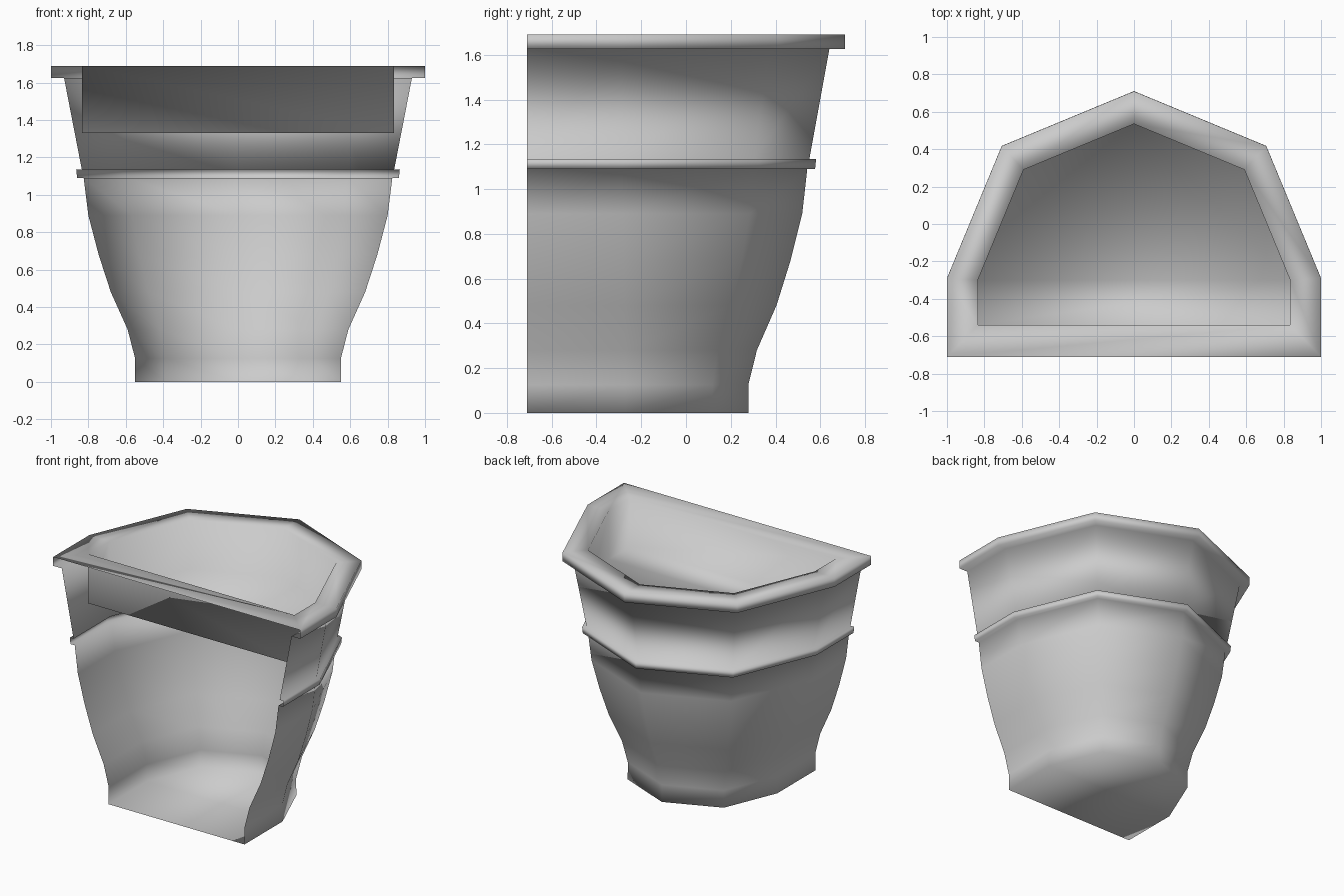
import bpy, bmesh
from math import sin, cos, pi

cube = bpy.data.objects.get("Cube")
if cube:
    bpy.data.objects.remove(cube, do_unlink=True)

grey = bpy.data.materials.new("plain_grey")
grey.use_nodes = True
colour = (0.6, 0.6, 0.6, 1)
grey.diffuse_color = colour
grey.node_tree.nodes["Principled BSDF"].inputs["Base Color"].default_value = colour

FRONT = -0.71
# Outer silhouette as (radius, height): foot, bowl, raised band, collar, rim
PROFILE = [(0.55, 0), (0.55, 0.125), (0.59, 0.28), (0.68, 0.48), (0.745, 0.68),
           (0.80, 0.89), (0.825, 1.09), (0.86, 1.09), (0.865, 1.135),
           (0.835, 1.135), (0.93, 1.625), (1.0, 1.625), (1.0, 1.69)]
INNER_RADIUS, INNER_FRONT, INNER_FLOOR = 0.835, -0.54, 1.33


def half_ring(bm, radius, z, centre, front):
    """Half octagon whose ends run straight to the front."""
    pts = [(radius, front)]
    pts += [(radius * cos(i * pi / 4), centre + radius * sin(i * pi / 4)) for i in range(5)]
    pts.append((-radius, front))
    return [bm.verts.new((x, y, z)) for x, y in pts]


def bridge(bm, low, high, closed=False):
    n = len(low)
    for i in range(n if closed else n - 1):
        j = (i + 1) % n
        bm.faces.new((low[i], low[j], high[j], high[i]))


bm = bmesh.new()

# Outer shell, open along the flat front
rings = [half_ring(bm, r, z, -0.27 - 0.012 * z, FRONT) for r, z in PROFILE]
for low, high in zip(rings, rings[1:]):
    bridge(bm, low, high)
bm.faces.new(reversed(rings[0]))

# Rim top and inset planting box, closed all round
lip = half_ring(bm, INNER_RADIUS, PROFILE[-1][1], -0.30, INNER_FRONT)
floor = half_ring(bm, INNER_RADIUS, INNER_FLOOR, -0.30, INNER_FRONT)
bridge(bm, rings[-1], lip, closed=True)
bridge(bm, lip, floor, closed=True)
bm.faces.new(floor)

for face in bm.faces:
    face.smooth = True

mesh = bpy.data.meshes.new("half_planter")
bm.to_mesh(mesh)
bm.free()
mesh.materials.append(grey)
planter = bpy.data.objects.new("half_planter", mesh)
bpy.context.collection.objects.link(planter)
